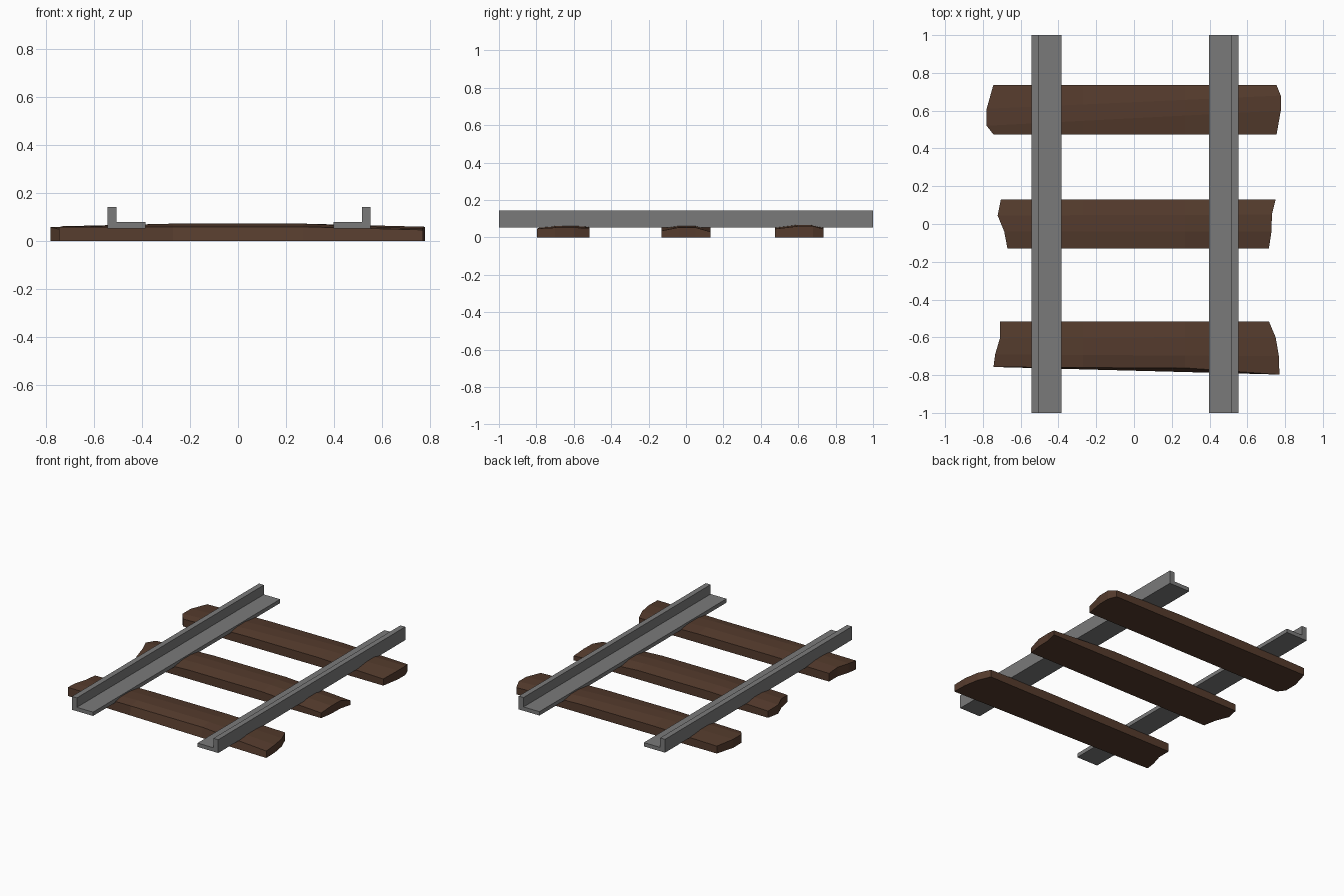
import bpy, bmesh

if "Cube" in bpy.data.objects:
    bpy.data.objects.remove(bpy.data.objects["Cube"])


def material(name, rgb):
    m = bpy.data.materials.new(name)
    m.diffuse_color = (*rgb, 1)
    m.use_nodes = True
    m.node_tree.nodes["Principled BSDF"].inputs["Base Color"].default_value = m.diffuse_color
    return m


WOOD = material("dark_brown_wood", (0.09, 0.044, 0.026))
STEEL = material("grey_steel", (0.195, 0.195, 0.195))


def finish(bm, name, mat):
    bmesh.ops.recalc_face_normals(bm, faces=bm.faces)
    me = bpy.data.meshes.new(name)
    bm.to_mesh(me)
    bm.free()
    me.materials.append(mat)
    ob = bpy.data.objects.new(name, me)
    bpy.context.collection.objects.link(ob)


# Rails: L-shaped profile extruded along y
def rail(name, outer, inner, web):
    bm = bmesh.new()
    prof = [(outer, 0.053), (inner, 0.053), (inner, 0.079),
            (web, 0.079), (web, 0.143), (outer, 0.143)]
    face = bm.faces.new([bm.verts.new((x, -1, z)) for x, z in prof])
    ext = bmesh.ops.extrude_face_region(bm, geom=[face])["geom"]
    bmesh.ops.translate(bm, vec=(0, 2, 0),
                        verts=[v for v in ext if isinstance(v, bmesh.types.BMVert)])
    finish(bm, name, STEEL)


rail("left_rail", -0.543, -0.385, -0.506)
rail("right_rail", 0.552, 0.397, 0.516)


# Sleepers: slab lofted between ragged left and right end outlines,
# crowned in the middle; outlines run from front to back
def sleeper(name, left, right, z_left, z_right, dip=0.0):
    bm = bmesh.new()
    n = len(left)
    top, low = [], []
    for c in range(4):
        top.append([])
        low.append([])
        for r in range(n):
            (xl, yl), (xr, yr) = left[r], right[r]
            x = (xl, -0.27, 0.27, xr)[c]
            t = (x - xl) / (xr - xl)
            y = yl + (yr - yl) * t
            edge = r in (0, n - 1)
            z = (z_left[r], 0.06 if edge else 0.073,
                 0.06 if edge else 0.073, z_right[r])[c]
            inset = dip * (0, 0.4, 1, 0)[c] if r == 0 else 0
            top[c].append(bm.verts.new((x, y + inset, z)))
            low[c].append(bm.verts.new((x, y, 0)))
    for c in range(3):
        for r in range(n - 1):
            bm.faces.new((top[c][r], top[c + 1][r], top[c + 1][r + 1], top[c][r + 1]))
            bm.faces.new((low[c][r], low[c][r + 1], low[c + 1][r + 1], low[c + 1][r]))
        for r in (0, n - 1):
            bm.faces.new((low[c][r], low[c + 1][r], top[c + 1][r], top[c][r]))
    for c in (0, 3):
        for r in range(n - 1):
            bm.faces.new((low[c][r], low[c][r + 1], top[c][r + 1], top[c][r]))
    finish(bm, name, WOOD)


sleeper("back_sleeper",
        [(-0.745, 0.475), (-0.78, 0.52), (-0.78, 0.61), (-0.745, 0.735)],
        [(0.755, 0.475), (0.777, 0.6), (0.777, 0.68), (0.755, 0.735)],
        (0.05, 0.058, 0.058, 0.05), (0.045, 0.06, 0.06, 0.045))
sleeper("middle_sleeper",
        [(-0.67, -0.13), (-0.687, -0.04), (-0.722, 0.045), (-0.705, 0.13)],
        [(0.714, -0.13), (0.728, -0.04), (0.73, 0.05), (0.75, 0.13)],
        (0.045, 0.06, 0.06, 0.045), (0.035, 0.053, 0.053, 0.03))
sleeper("front_sleeper",
        [(-0.744, -0.757), (-0.735, -0.69), (-0.71, -0.605), (-0.71, -0.515)],
        [(0.77, -0.797), (0.767, -0.7), (0.75, -0.6), (0.714, -0.515)],
        (0.058, 0.062, 0.062, 0.055), (0.047, 0.052, 0.052, 0.05), 0.022)
